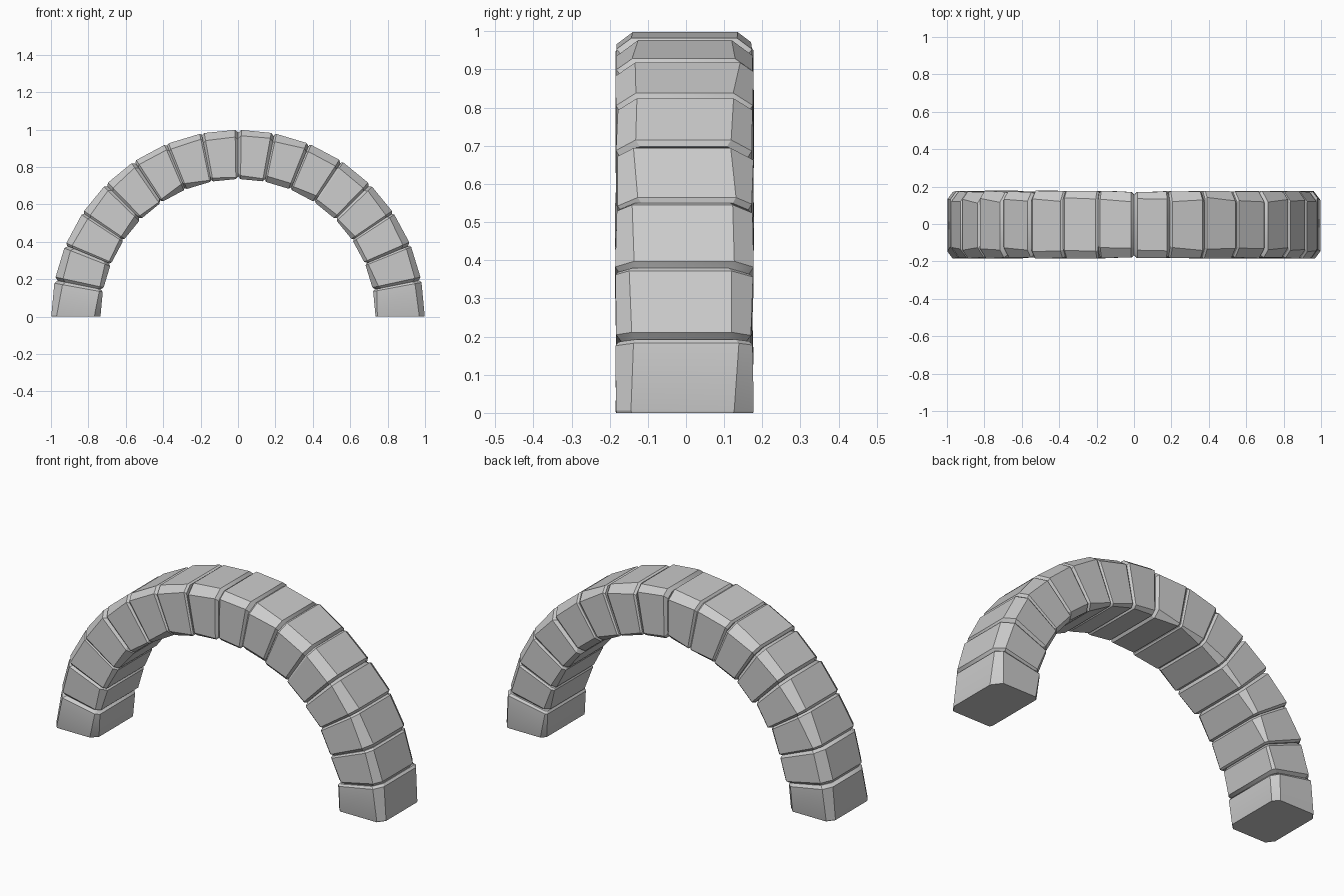
import bpy, bmesh, random
from math import sin, cos, radians

if "Cube" in bpy.data.objects:
    bpy.data.objects.remove(bpy.data.objects["Cube"])

random.seed(7)
COUNT = 16
STEP = 180 / COUNT
R_IN, R_OUT = 0.735, 0.998
Y_FRONT, Y_BACK = -0.186, 0.178


def section(inset, outer_cuts, inner_cuts, wobble):
    """Chamfered stone cross-section as (radius, y) points."""
    a, b = R_IN + inset, R_OUT - inset
    f, k = Y_FRONT + inset + wobble[0], Y_BACK - inset - wobble[1]
    of, ob = outer_cuts
    nf, nb = inner_cuts
    return [(b - of * 0.75, f), (b, f + of), (b, k - ob), (b - ob * 0.75, k),
            (a + nb, k), (a, k - nb), (a, f + nf), (a + nf, f)]


def make_stone(index):
    start, end = index * STEP, (index + 1) * STEP
    first, last = index == 0, index == COUNT - 1
    low = 0.002 if first else random.uniform(0.006, 0.016)
    high = 0.002 if last else random.uniform(0.006, 0.016)
    stations = [(start, low), (start + 0.25 + low * 50, 0),
                (end - 0.25 - high * 50, 0), (end, high)]
    # worn corners differ from stone to stone
    ends = []
    for _ in range(2):
        ends.append(([random.uniform(0.035, 0.06) for _ in range(2)],
                     [random.uniform(0.008, 0.035) for _ in range(2)],
                     [random.uniform(0, 0.008) for _ in range(2)]))
    bm = bmesh.new()
    rings = []
    for i, (angle, inset) in enumerate(stations):
        t = radians(angle)
        pts = section(inset, *ends[i // 2])
        rings.append([bm.verts.new((r * cos(t), y, r * sin(t))) for r, y in pts])
    for a, b in zip(rings, rings[1:]):
        for i in range(8):
            j = (i + 1) % 8
            bm.faces.new((a[i], a[j], b[j], b[i]))
    bm.faces.new(rings[0])
    bm.faces.new(rings[-1])
    bmesh.ops.recalc_face_normals(bm, faces=bm.faces)
    mesh = bpy.data.meshes.new("arch_stone")
    bm.to_mesh(mesh)
    bm.free()
    obj = bpy.data.objects.new(f"arch_stone_{index + 1}", mesh)
    bpy.context.collection.objects.link(obj)
    return obj


# Semicircular ring of wedge stones
stones = [make_stone(i) for i in range(COUNT)]
for stone in stones:
    stone.select_set(True)
bpy.context.view_layer.objects.active = stones[0]
bpy.ops.object.shade_smooth_by_angle(angle=radians(28))
